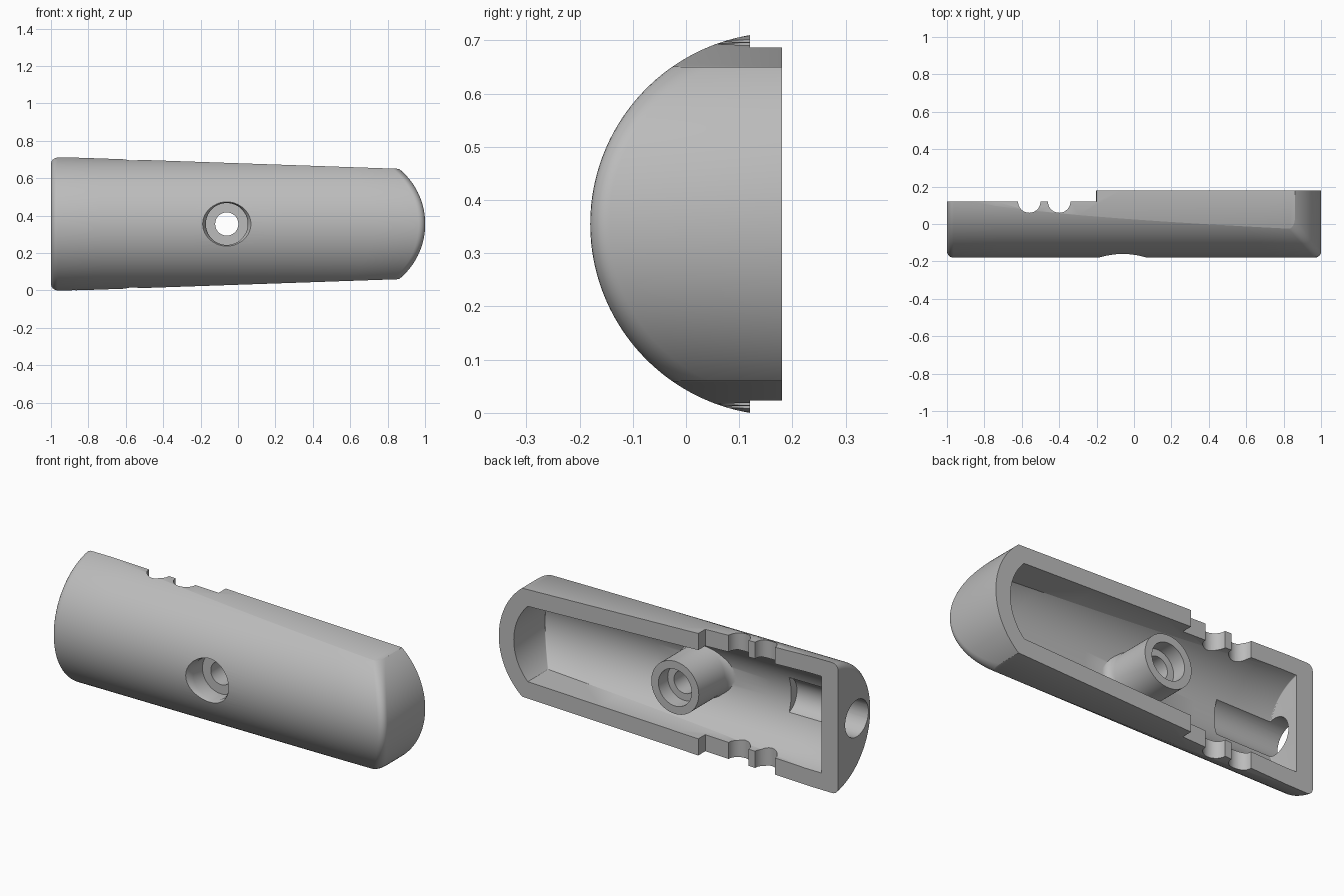
import bpy, bmesh
from math import sin, cos, pi, sqrt

if "Cube" in bpy.data.objects:
    bpy.data.objects.remove(bpy.data.objects["Cube"])

AXIS_Y, AXIS_Z = 0.18, 0.355      # axis of the round grip


def finish(name, bm):
    bmesh.ops.remove_doubles(bm, verts=bm.verts, dist=1e-5)
    bmesh.ops.recalc_face_normals(bm, faces=bm.faces)
    mesh = bpy.data.meshes.new(name)
    bm.to_mesh(mesh)
    bm.free()
    ob = bpy.data.objects.new(name, mesh)
    bpy.context.collection.objects.link(ob)
    return ob


def grip_solid(name, x0, radius, h0, h1, arc, fillet, back, rows=56, mids=8):
    """Tapered half round with a bowed right end, closed by a flat back."""
    bm = bmesh.new()
    steps = [i / 6 * pi / 2 for i in range(7)]
    grid = []
    for j in range(rows + 1):
        t = sin(-pi / 2 + pi * j / rows)
        x1 = 0.62 + sqrt(arc ** 2 - (t * h1) ** 2)
        # (x, left edge rounding, right edge rounding)
        cols = [(x0 + fillet * (1 - cos(a)), fillet * (1 - sin(a)), 0) for a in steps]
        span = x1 - x0 - 2 * fillet
        cols += [(x0 + fillet + span * k / mids, 0, 0) for k in range(1, mids)]
        cols += [(x1 - fillet * (1 - cos(a)), 0, fillet * (1 - sin(a))) for a in reversed(steps)]
        row = []
        for x, left, right in cols:
            z = t * (h0 + (h1 - h0) * (x - x0) / (x1 - x0)) * (radius - left) / radius
            y = AXIS_Y - sqrt((radius - left - right) ** 2 - z * z)
            row.append(bm.verts.new((x, y, AXIS_Z + z)))
        grid.append(row)
    for a, b in zip(grid, grid[1:]):
        for k in range(len(a) - 1):
            bm.faces.new((a[k], a[k + 1], b[k + 1], b[k]))
    # straight walls and a flat back
    rim = [e for e in bm.edges if e.is_boundary]
    new = bmesh.ops.extrude_edge_only(bm, edges=rim)["geom"]
    for v in new:
        if isinstance(v, bmesh.types.BMVert):
            v.co.y = back
    bmesh.ops.contextual_create(bm, geom=[e for e in new if isinstance(e, bmesh.types.BMEdge)
                                          and e.is_boundary])
    return finish(name, bm)


def revolve(name, profile, axis, centre, n=64):
    """Turn a (radius, height) profile about an axis through centre."""
    bm = bmesh.new()
    rings = []
    for i in range(n):
        c, s = cos(2 * pi * i / n), sin(2 * pi * i / n)
        ring = []
        for r, h in profile:
            p = {"X": (h, r * c, r * s), "Y": (r * c, h, r * s), "Z": (r * c, r * s, h)}[axis]
            ring.append(bm.verts.new([a + b for a, b in zip(p, centre)]))
        rings.append(ring)
    for i in range(n):
        a, b = rings[i], rings[(i + 1) % n]
        for k in range(len(profile) - 1):
            bm.faces.new((a[k], a[k + 1], b[k + 1], b[k]))
    for k in (0, -1):
        bm.faces.new([ring[k] for ring in rings])
    return finish(name, bm)


def combine(target, tool, operation):
    tool.hide_render = True
    mod = target.modifiers.new(tool.name, "BOOLEAN")
    mod.operation, mod.solver, mod.object = operation, "EXACT", tool
    bpy.context.view_layer.objects.active = target
    bpy.ops.object.modifier_apply(modifier=mod.name)
    bpy.data.objects.remove(tool)


# Hollow shell
shell = grip_solid("grip_shell", -1, 0.36, 0.3595, 0.295, 0.381, 0.035, AXIS_Y)
cavity = grip_solid("cavity", -0.9, 0.27, 0.266, 0.205, 0.291, 0.004, 0.4)
combine(shell, cavity, "DIFFERENCE")

# Lowered rim on the right half
bm = bmesh.new()
bmesh.ops.create_cube(bm, size=1)
for v in bm.verts:
    v.co = (-0.2 if v.co.x > 0 else -1.2, 0.5 if v.co.y > 0 else 0.12, v.co.z * 2)
combine(shell, finish("rim_step", bm), "DIFFERENCE")

# Two round notches across both walls
for x in (-0.56, -0.4):
    notch = revolve("notch", [(0.06, -0.2), (0.06, 0.9)], "Z", (x, 0.12, 0), 40)
    combine(shell, notch, "DIFFERENCE")

# Cable hole and channel at the right end
channel = revolve("channel", [(0.1, -1.1), (0.1, -0.57)], "X", (0, -0.04, AXIS_Z), 48)
combine(shell, channel, "DIFFERENCE")

# Screw boss with a flared foot, then its stepped bore
centre = (-0.06, 0, AXIS_Z)
boss = revolve("boss", [(0.19, -0.11), (0.19, -0.093), (0.165, -0.085), (0.15, -0.07),
                        (0.143, -0.045), (0.143, AXIS_Y)], "Y", centre)
combine(shell, boss, "UNION")
bore = revolve("bore", [(0.14, -0.25), (0.135, -0.19), (0.12, -0.165), (0.112, -0.14),
                        (0.112, -0.06), (0.062, -0.06), (0.062, 0.1), (0.1, 0.1),
                        (0.1, 0.25)], "Y", centre)
combine(shell, bore, "DIFFERENCE")

# Plain grey plastic
grey = bpy.data.materials.new("grey_plastic")
grey.use_nodes = True
colour = (0.5, 0.5, 0.5, 1)
grey.diffuse_color = colour
grey.node_tree.nodes["Principled BSDF"].inputs["Base Color"].default_value = colour
shell.data.materials.clear()
shell.data.materials.append(grey)
for f in shell.data.polygons:
    f.material_index = 0

bpy.ops.object.select_all(action="DESELECT")
shell.select_set(True)
bpy.context.view_layer.objects.active = shell
bpy.ops.object.shade_smooth_by_angle(angle=0.6)
